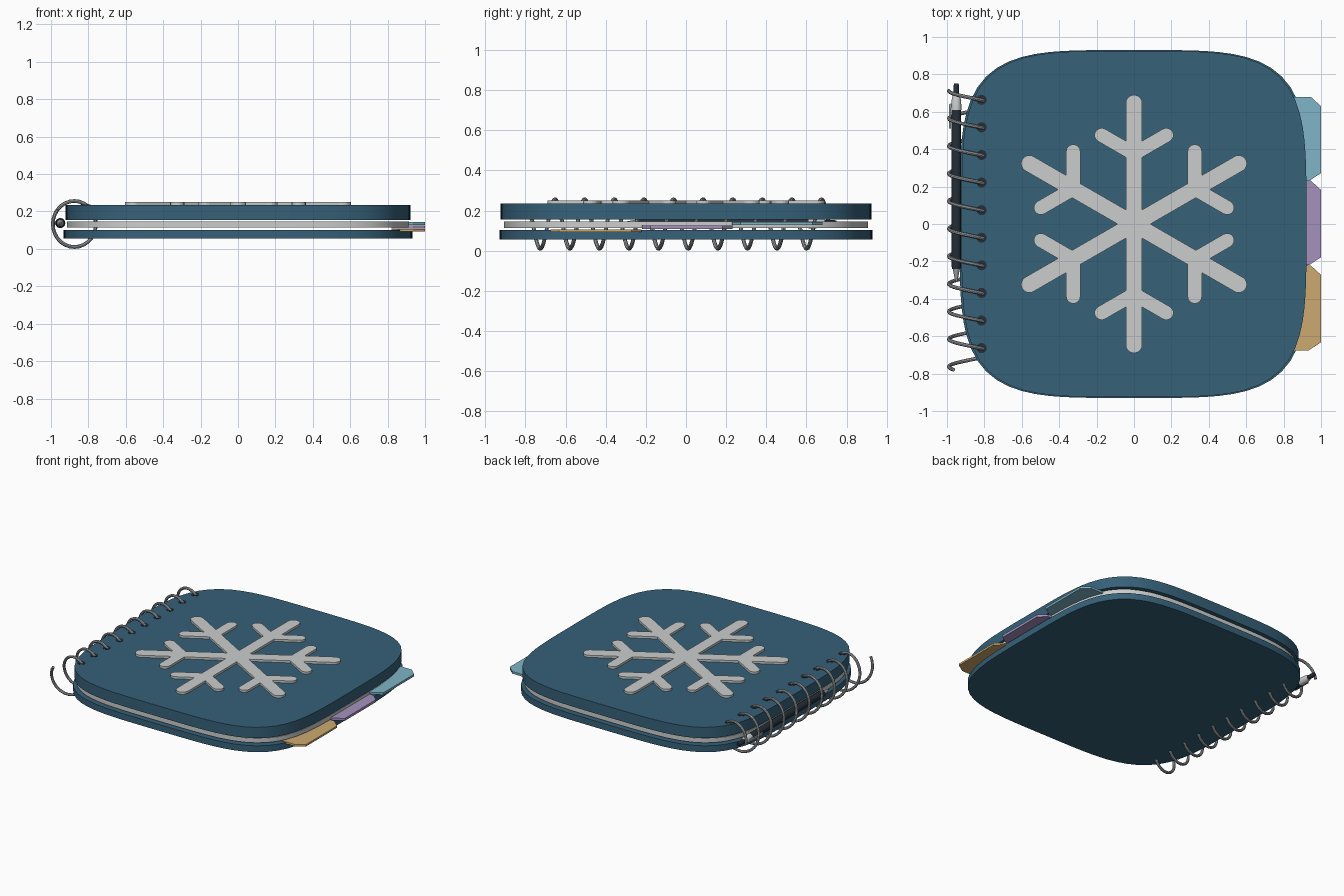
import bpy, bmesh, math
from mathutils import Vector, Matrix

if "Cube" in bpy.data.objects:
    bpy.data.objects.remove(bpy.data.objects["Cube"])


def material(name, rgb):
    m = bpy.data.materials.new(name)
    m.diffuse_color = (*rgb, 1)
    m.use_nodes = True
    m.node_tree.nodes["Principled BSDF"].inputs["Base Color"].default_value = m.diffuse_color
    return m


BLUE = material("deep blue cover", (0.037, 0.119, 0.191))
PALE = material("pale grey", (0.60, 0.61, 0.61))
WIRE = material("wire grey", (0.36, 0.38, 0.40))
DARK = material("dark navy", (0.018, 0.028, 0.040))
SKY = material("light blue tab", (0.21, 0.46, 0.57))
LILAC = material("lilac tab", (0.375, 0.29, 0.515))
SAND = material("sand tab", (0.61, 0.40, 0.165))


def finish(name, bm, mat, smooth=True):
    bmesh.ops.recalc_face_normals(bm, faces=bm.faces)
    mesh = bpy.data.meshes.new(name)
    bm.to_mesh(mesh)
    bm.free()
    mesh.materials.append(mat)
    ob = bpy.data.objects.new(name, mesh)
    bpy.context.collection.objects.link(ob)
    if smooth:
        bpy.ops.object.select_all(action='DESELECT')
        ob.select_set(True)
        bpy.context.view_layer.objects.active = ob
        bpy.ops.object.shade_smooth_by_angle(angle=math.radians(35))
    return ob


def slab(name, outline, z0, z1, mat, smooth=True):
    """Extrude a flat outline from z0 to z1."""
    bm = bmesh.new()
    face = bm.faces.new([bm.verts.new((x, y, z0)) for x, y in outline])
    ext = bmesh.ops.extrude_face_region(bm, geom=[face])
    top = [v for v in ext["geom"] if isinstance(v, bmesh.types.BMVert)]
    bmesh.ops.translate(bm, verts=top, vec=(0, 0, z1 - z0))
    return finish(name, bm, mat, smooth)


def squircle(rx, ry, n=4.2, steps=96):
    pts = []
    for i in range(steps):
        a = 2 * math.pi * i / steps
        c, s = math.cos(a), math.sin(a)
        r = (abs(c) ** n + abs(s) ** n) ** (-1 / n)
        pts.append((rx * r * c, ry * r * s))
    return pts


# Covers and page block
slab("back_cover", squircle(0.932, 0.93), 0.055, 0.102, BLUE)
slab("pages", squircle(0.915, 0.908), 0.113, 0.146, PALE)
slab("front_cover", squircle(0.922, 0.925), 0.155, 0.235, BLUE)

# Divider tabs with clipped outer corners
for name, mat, y0, y1, z0, z1 in (
        ("top_tab", SKY, 0.23, 0.68, 0.128, 0.144),
        ("middle_tab", LILAC, -0.22, 0.232, 0.108, 0.126),
        ("bottom_tab", SAND, -0.675, -0.222, 0.092, 0.106)):
    slab(name, [(0.82, y0), (0.935, y0), (1.0, y0 + 0.042),
                (1.0, y1 - 0.05), (0.945, y1), (0.82, y1)], z0, z1, mat, False)


# Snowflake emblem: one arm outline repeated six times
def arc(cx, cy, r, start, end, n=8):
    return [Vector((cx + r * math.cos(start + (end - start) * i / n),
                    cy + r * math.sin(start + (end - start) * i / n))) for i in range(n + 1)]


W, B, S, L = 0.044, 0.038, 0.375, 0.20       # half widths, branch start, branch length
c60, s60 = math.cos(math.pi / 3), math.sin(math.pi / 3)
t_near, t_far = (W - B * c60) / s60, (W + B * c60) / s60
half = [Vector((S + c60 * t_near - B * s60, W))]
half += reversed(arc(S + L * c60, L * s60, B, math.radians(-30), math.radians(150)))
half.append(Vector((S + c60 * t_far + B * s60, W)))
half += reversed(arc(0.69 - W, 0, W, 0, math.pi / 2))
arm = half[:-1] + [half[-1]] + [Vector((p.x, -p.y)) for p in reversed(half[:-1])]
arm.insert(0, Vector((W * math.sqrt(3), W)))
flake = []
for k in range(6):
    rot = Matrix.Rotation(math.radians(90 - 60 * k), 2)
    flake += [tuple(rot @ p) for p in arm]
slab("snowflake", flake, 0.234, 0.251, PALE, False)

# Punched holes along the spine
PITCH, Y0 = 0.1475, 0.712
for i in range(10):
    y = 0.664 - PITCH * i
    slab("punched_hole_%d" % (i + 1),
         [(-0.815 + 0.027 * math.cos(a * math.pi / 8), y + 0.027 * math.sin(a * math.pi / 8))
          for a in range(16)], 0.233, 0.237, DARK, False)

# Spiral binding: swept helix
curve = bpy.data.curves.new("spiral_path", 'CURVE')
curve.dimensions = '3D'
curve.bevel_depth = 0.010
curve.bevel_resolution = 2
curve.use_fill_caps = True
PER_TURN = 28
count = 10 * PER_TURN + 4
spline = curve.splines.new('POLY')
spline.points.add(count - 1)
for i, p in enumerate(spline.points):
    turn = i / PER_TURN
    a = math.pi - 2 * math.pi * turn
    p.co = (-0.875 + 0.115 * math.cos(a), Y0 - PITCH * turn, 0.133 + 0.123 * math.sin(a), 1)
tmp = bpy.data.objects.new("spiral_path", curve)
bpy.context.collection.objects.link(tmp)
bm = bmesh.new()
bm.from_mesh(tmp.evaluated_get(bpy.context.evaluated_depsgraph_get()).to_mesh())
bpy.data.objects.remove(tmp)
finish("spiral_binding", bm, WIRE)


# Pen held inside the spiral
def turned(name, profile, mat, sides=16):
    """Revolve (y, radius) pairs around the pen axis."""
    bm = bmesh.new()
    rings = [[bm.verts.new((-0.95 + r * math.cos(2 * math.pi * k / sides), y,
                            0.138 + r * math.sin(2 * math.pi * k / sides)))
              for k in range(sides)] for y, r in profile]
    for a, b in zip(rings, rings[1:]):
        for k in range(sides):
            j = (k + 1) % sides
            bm.faces.new((a[k], a[j], b[j], b[k]))
    bm.faces.new(rings[0])
    bm.faces.new(rings[-1])
    return finish(name, bm, mat)


turned("pen_tip", [(-0.31, 0.004), (-0.295, 0.008), (-0.24, 0.019)], WIRE)
turned("pen_barrel", [(-0.24, 0.023), (-0.22, 0.026), (0.61, 0.026)], DARK)
turned("pen_collar", [(0.61, 0.027), (0.66, 0.026), (0.69, 0.018)], PALE)
turned("pen_button", [(0.69, 0.015), (0.74, 0.015), (0.75, 0.011)], DARK)
slab("pen_clip", [(-0.988, 0.51), (-0.979, 0.51), (-0.979, 0.62), (-0.965, 0.635),
                  (-0.965, 0.65), (-0.988, 0.64)], 0.130, 0.146, WIRE, False)
